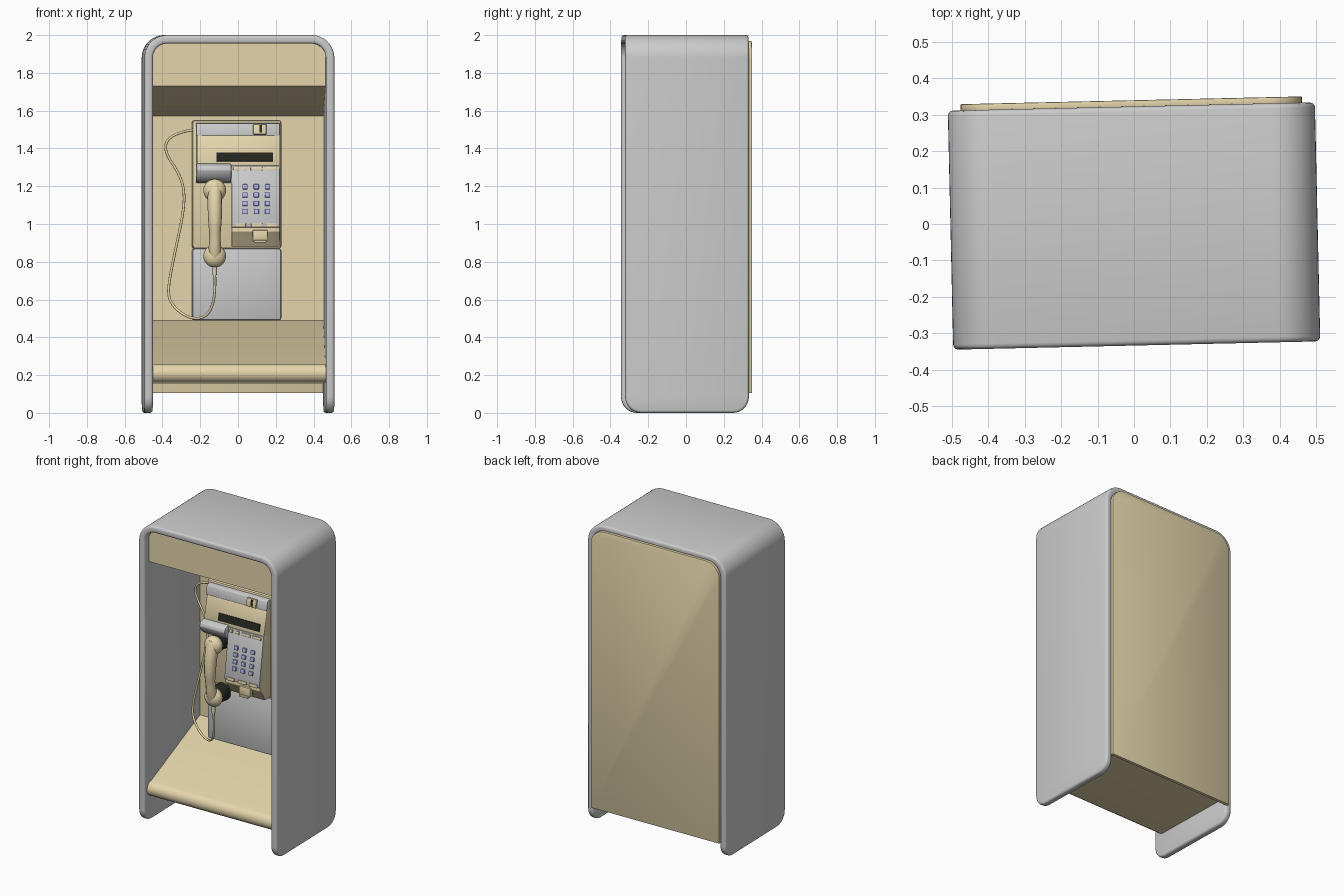
import bpy, bmesh, math
from mathutils import Matrix, Vector

if "Cube" in bpy.data.objects:
    bpy.data.objects.remove(bpy.data.objects["Cube"])


def material(name, rgb):
    m = bpy.data.materials.new(name)
    m.diffuse_color = (*rgb, 1)
    m.use_nodes = True
    m.node_tree.nodes["Principled BSDF"].inputs["Base Color"].default_value = m.diffuse_color
    return m


TAN = material("tan", (0.78, 0.67, 0.41))
BLUE = material("blue", (0.45, 0.45, 0.85))
DARK = material("dark", (0.02, 0.02, 0.015))


def finish(bm, name, mat=None, bevel=0.0, seg=2):
    bmesh.ops.recalc_face_normals(bm, faces=bm.faces)
    if bevel:
        sharp = [e for e in bm.edges if e.calc_face_angle(0) > 0.6]
        bmesh.ops.bevel(bm, geom=sharp, offset=bevel, segments=seg, profile=0.5, affect='EDGES')
    me = bpy.data.meshes.new(name)
    bm.to_mesh(me)
    bm.free()
    return place(me, name, mat)


def place(me, name, mat):
    ob = bpy.data.objects.new(name, me)
    bpy.context.collection.objects.link(ob)
    me.materials.clear()
    if mat:
        me.materials.append(mat)
    return ob


def prism(name, pts, a, b, mat=None, bevel=0.0, axis='x'):
    """Extrude a (y,z) profile along x, or an (x,z) profile along y."""
    bm = bmesh.new()
    put = (lambda t, p: (t, p[0], p[1])) if axis == 'x' else (lambda t, p: (p[0], t, p[1]))
    r0, r1 = [[bm.verts.new(put(t, p)) for p in pts] for t in (a, b)]
    n = len(pts)
    bm.faces.new(r0)
    bm.faces.new(r1)
    for i in range(n):
        j = (i + 1) % n
        bm.faces.new((r0[i], r0[j], r1[j], r1[i]))
    return finish(bm, name, mat, bevel)


def box(name, c, size, mat=None, bevel=0.0, tilt=0.0):
    bm = bmesh.new()
    m = Matrix.Translation(c) @ Matrix.Rotation(tilt, 4, 'X') @ Matrix.Diagonal((*size, 1))
    bmesh.ops.create_cube(bm, size=1, matrix=m)
    return finish(bm, name, mat, bevel)


def tube(name, pts, r, mat, radii=None, order=4, res=6):
    cu = bpy.data.curves.new(name, 'CURVE')
    cu.dimensions = '3D'
    cu.bevel_depth, cu.bevel_resolution, cu.use_fill_caps = r, 4, True
    sp = cu.splines.new('NURBS')
    sp.points.add(len(pts) - 1)
    for i, p in enumerate(pts):
        sp.points[i].co = (*p, 1)
        sp.points[i].radius = radii[i] if radii else 1
    sp.order_u, sp.use_endpoint_u, sp.resolution_u = order, True, res
    tmp = bpy.data.objects.new(name + "_path", cu)
    bpy.context.collection.objects.link(tmp)
    dg = bpy.context.evaluated_depsgraph_get()
    me = bpy.data.meshes.new_from_object(tmp.evaluated_get(dg))
    bpy.data.objects.remove(tmp)
    return place(me, name, mat)


# Hood shell: inverted U with rounded roof corners and rounded lower corners
W, T, R, RB, YF, YB = 0.503, 0.045, 0.12, 0.085, -0.333, 0.322
half = []
for i in range(9):
    t = math.pi / 2 * i / 8
    half.append((-W, RB - RB * math.cos(t), -W + T, RB - RB * math.cos(t), RB * (1 - math.sin(t))))
for i in range(13):
    t = math.pi / 2 * i / 12
    cx, cz = -W + R, 2 - R
    s, c = math.sin(t), math.cos(t)
    half.append((cx - R * c, cz + R * s, cx - (R - T) * c, cz + (R - T) * s, 0))
stations = half + [(-a, b, -c, d, e) for a, b, c, d, e in reversed(half)]
bm = bmesh.new()
rings = [[bm.verts.new(p) for p in ((ox, YF + e, oz), (ox, YB - e, oz), (ix, YB - e, iz), (ix, YF + e, iz))]
         for ox, oz, ix, iz, e in stations]
for p, q in zip(rings, rings[1:]):
    for i in range(4):
        j = (i + 1) % 4
        bm.faces.new((p[i], p[j], q[j], q[i]))
bm.faces.new(rings[0])
bm.faces.new(rings[-1])
finish(bm, "hood_shell", None, 0.014, 3)

# Back cover with rounded top corners, and inner back wall
cover = [(-0.468, 0.105)]
for i in range(9):
    t = math.pi / 2 * i / 8
    cover.append((-0.368 - 0.1 * math.cos(t), 1.87 + 0.1 * math.sin(t)))
cover += [(-x, z) for x, z in reversed(cover)]
prism("back_cover", cover, 0.318, 0.339, TAN, 0.003, 'y')
box("inner_back_wall", (0, 0.297, 0.87), (0.925, 0.05, 1.43), TAN)

# Header with sloping underside, and sloping shelf with rounded nose
prism("header", [(-0.285, 1.965), (-0.285, 1.73), (0.275, 1.57), (0.32, 1.57), (0.32, 1.965)], -0.461, 0.461, TAN)
nose = [(-0.255 - 0.05 * math.sin(t), 0.21 + 0.05 * math.cos(t)) for t in (math.pi * i / 10 for i in range(11))]
prism("shelf", [(0.32, 0.49), (0.272, 0.49)] + nose + [(0.32, 0.16)], -0.461, 0.461, TAN)

# Telephone housing
box("lower_housing", (-0.005, 0.147, 0.68), (0.47, 0.25, 0.38), None, 0.012)
box("upper_housing", (-0.005, 0.147, 1.21), (0.47, 0.25, 0.68), TAN, 0.012)
prism("display_head", [(0.03, 1.29), (-0.04, 1.29), (-0.045, 1.32), (-0.012, 1.47), (0.03, 1.47)],
      -0.218, 0.22, TAN, 0.004)
prism("top_strip", [(0.03, 1.468), (-0.022, 1.468), (-0.01, 1.53), (0.03, 1.537)], -0.222, 0.222, None, 0.005)
box("display_window", (0.035, -0.037, 1.355), (0.3, 0.012, 0.048), DARK, 0, -0.217)
box("coin_slot_plate", (0.115, -0.02, 1.5), (0.07, 0.02, 0.055), TAN, 0.004, -0.19)
box("coin_slot", (0.12, -0.03, 1.503), (0.012, 0.008, 0.04), DARK, 0, -0.19)
prism("handset_hood", [(0.03, 1.32), (-0.05, 1.32), (-0.085, 1.307), (-0.092, 1.285), (-0.075, 1.25),
                       (-0.045, 1.225), (0.03, 1.215)], -0.222, -0.037, None, 0.006)

# Keypad body with tilted face
TILT = -math.atan(0.05 / 0.34)


def face(x, z, out=0.0):
    return Vector((x, -0.04 - (1.3 - z) * 0.05 / 0.34 - out, z))


prism("keypad_body", [(0.03, 1.315), (-0.04, 1.315), (-0.04, 1.3), (-0.09, 0.96), (-0.06, 0.925), (-0.035, 0.88),
                      (0.03, 0.88)], -0.035, 0.22, TAN, 0.004)
box("keypad_plate", face(0.092, 1.145), (0.256, 0.024, 0.33), None, 0.005, TILT)
for row in range(4):
    for col in range(3):
        box(f"key_{row}_{col}", face(0.035 + 0.06 * col, 1.197 - 0.044 * row, 0.015), (0.027, 0.018, 0.026),
            BLUE, 0.003, TILT)
for i, (x, w, z) in enumerate([(-0.014, 0.025, 1.292), (0.034, 0.025, 1.292), (0.097, 0.062, 1.292),
                               (0.175, 0.062, 1.292), (0.012, 0.055, 0.993), (0.097, 0.06, 0.993),
                               (0.178, 0.06, 0.993)]):
    box(f"function_button_{i + 1}", face(x, z, 0.013), (w, 0.014, 0.02), TAN, 0.003, TILT)
box("coin_return", (0.115, -0.088, 0.938), (0.08, 0.03, 0.06), TAN, 0.004)
box("coin_return_lip", (0.115, -0.1, 0.908), (0.065, 0.03, 0.012), TAN, 0.003)

# Handset with end caps, cradle cups and cord
HX = -0.125
for name, z in (("ear", 1.178), ("mouth", 0.83)):
    bm = bmesh.new()
    bmesh.ops.create_uvsphere(bm, u_segments=24, v_segments=14, radius=1,
                              matrix=Matrix.Translation((HX, -0.078, z)) @ Matrix.Diagonal((0.06, 0.045, 0.06, 1)))
    finish(bm, name + "_cap", TAN)
    bm = bmesh.new()
    bmesh.ops.create_cone(bm, cap_ends=True, segments=24, radius1=0.058, radius2=0.05, depth=0.09,
                          matrix=Matrix.Translation((HX, -0.018, z)) @ Matrix.Rotation(math.pi / 2, 4, 'X'))
    finish(bm, name + "_cradle_cup", DARK, 0.004)
tube("handset_grip", [(HX, -0.085, 1.21), (HX, -0.1, 1.16), (HX, -0.115, 1.08), (HX, -0.12, 1.0),
                      (HX, -0.115, 0.93), (HX, -0.1, 0.86), (HX, -0.085, 0.81)], 0.04, TAN,
     [0.8, 1.0, 0.95, 0.9, 0.65, 0.9, 0.8])
tube("cord_sleeve", [(HX, -0.08, 0.8), (HX, -0.08, 0.77), (HX, -0.08, 0.73)], 0.012, TAN, order=3)
tube("cord", [(HX, -0.08, 0.75), (-0.12, -0.08, 0.65), (-0.135, -0.05, 0.51), (-0.25, 0.0, 0.485),
              (-0.37, 0.05, 0.58), (-0.37, 0.06, 0.68), (-0.31, 0.08, 0.95), (-0.27, 0.09, 1.15),
              (-0.31, 0.1, 1.28), (-0.41, 0.11, 1.4), (-0.36, 0.1, 1.48), (-0.23, 0.08, 1.5)], 0.007, TAN)

# Slight turn of the whole booth, then shading
turn = Matrix.Rotation(math.radians(1.3), 4, 'Z')
for ob in bpy.context.collection.objects:
    ob.data.transform(turn)
    ob.select_set(True)
    bpy.context.view_layer.objects.active = ob
bpy.ops.object.shade_smooth_by_angle(angle=math.radians(35))
